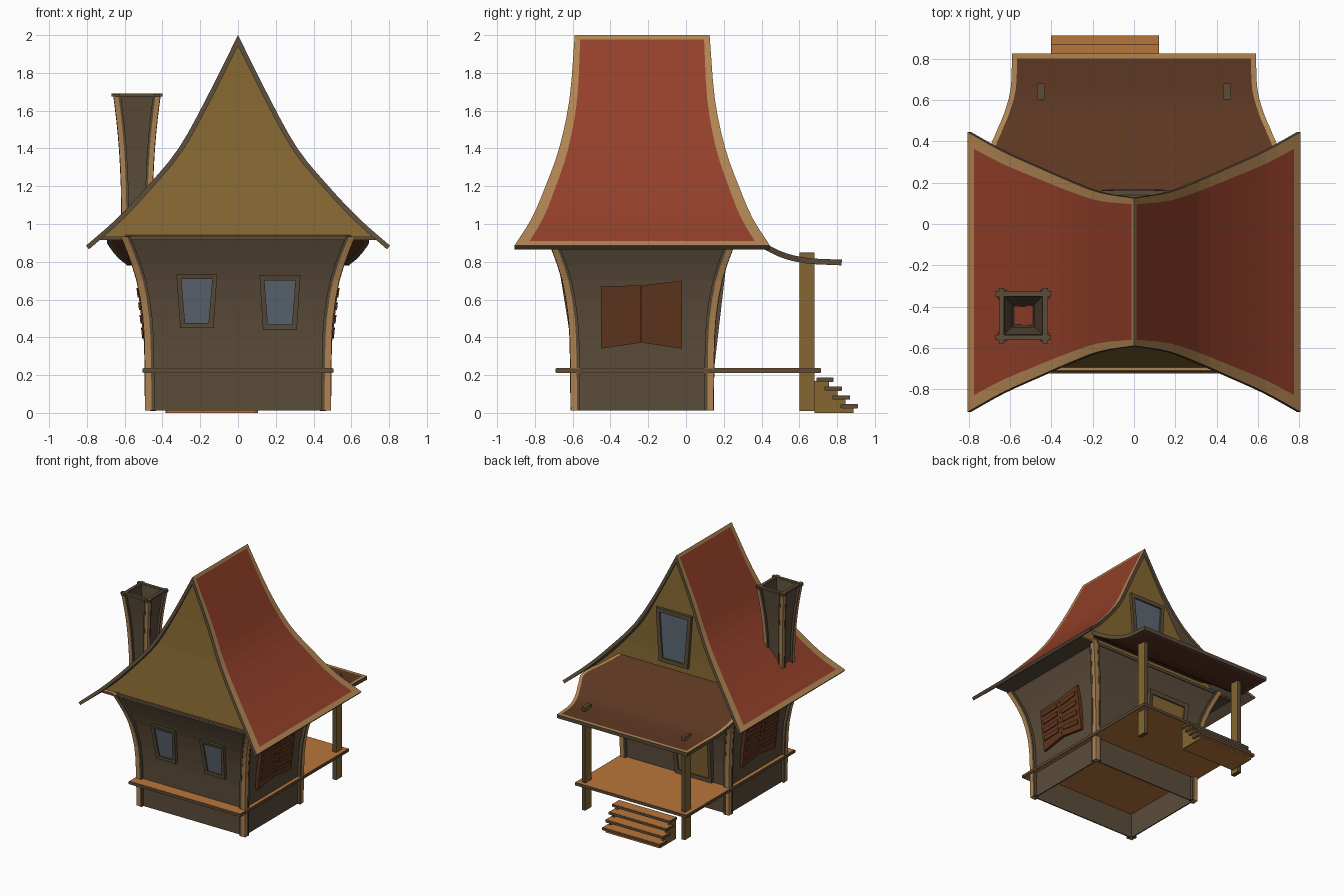
import bpy, bmesh, math
from mathutils import Vector as V

if "Cube" in bpy.data.objects:
    bpy.data.objects.remove(bpy.data.objects["Cube"])


def material(name, r, g, b):
    m = bpy.data.materials.new(name)
    lin = [((c / 255 + 0.055) / 1.055) ** 2.4 for c in (r, g, b)]
    m.diffuse_color = (*lin, 1)
    m.use_nodes = True
    m.node_tree.nodes["Principled BSDF"].inputs["Base Color"].default_value = m.diffuse_color
    return m


RED = material("red_roof", 148, 64, 42)
TRIM = material("tan_trim", 176, 132, 82)
WALL = material("dark_timber", 91, 76, 58)
GOLD = material("golden_wood", 133, 103, 49)
DECK = material("orange_planks", 185, 117, 58)
SHUT = material("shutter_brown", 96, 53, 30)
PORCH = material("porch_roof_brown", 92, 55, 34)
GLASS = material("blue_grey_glass", 93, 103, 114)
CY, HX, HY = -0.232, 0.47, 0.357   # body centre in y and half sizes


def finish(name, bm, mats, recalc=True):
    if recalc:
        bmesh.ops.recalc_face_normals(bm, faces=bm.faces[:])
    me = bpy.data.meshes.new(name)
    bm.to_mesh(me)
    bm.free()
    for m in mats:
        me.materials.append(m)
    o = bpy.data.objects.new(name, me)
    bpy.context.collection.objects.link(o)
    return o


def loft(name, rings, mat, caps=True, loop=False):
    """Skin a list of closed rings."""
    bm = bmesh.new()
    vs = [[bm.verts.new(p) for p in r] for r in rings]
    n = len(rings[0])
    pairs = list(zip(vs, vs[1:])) + ([(vs[-1], vs[0])] if loop else [])
    for a, b in pairs:
        for i in range(n):
            bm.faces.new((a[i], a[(i + 1) % n], b[(i + 1) % n], b[i]))
    if caps and not loop:
        bm.faces.new(vs[0][::-1])
        bm.faces.new(vs[-1])
    return finish(name, bm, [mat])


def rect(x0, x1, y0, y1, z):
    return [(x0, y0, z), (x1, y0, z), (x1, y1, z), (x0, y1, z)]


def box(name, x0, x1, y0, y1, z0, z1, mat):
    return loft(name, [rect(x0, x1, y0, y1, z0), rect(x0, x1, y0, y1, z1)], mat)


def spline(pts, n=3):
    """Catmull-Rom through points of any dimension."""
    p = [V(q) for q in pts]
    p = [2 * p[0] - p[1]] + p + [2 * p[-1] - p[-2]]
    out = []
    for a, b, c, d in zip(p, p[1:], p[2:], p[3:]):
        for k in range(n):
            t = k / n
            out.append(0.5 * (2 * b + (c - a) * t + (2 * a - 5 * b + 4 * c - d) * t * t
                              + (3 * b - a - 3 * c + d) * t ** 3))
    return out + [p[-2]]


def interp(table, z):
    for a, b in zip(table, table[1:]):
        if z <= b[0]:
            return a[1] + (b[1] - a[1]) * (z - a[0]) / (b[0] - a[0])
    return table[-1][1]


def sheet(name, grid, rule, mats, thick):
    """Grid surface with thickness; rule(i, j) gives the material of a cell."""
    bm = bmesh.new()
    vs = [[bm.verts.new(p) for p in r] for r in grid]
    for i in range(len(vs) - 1):
        for j in range(len(vs[0]) - 1):
            f = bm.faces.new((vs[i][j], vs[i + 1][j], vs[i + 1][j + 1], vs[i][j + 1]))
            f.material_index = rule(i, j)
    o = finish(name, bm, mats, False)
    s = o.modifiers.new("thickness", "SOLIDIFY")
    s.thickness, s.offset = thick, -1
    s.material_offset = s.material_offset_rim = 2
    return o


# Flared body walls
FL = spline([(0.012, 0), (0.3, 0.003), (0.5, 0.012), (0.7, 0.045), (0.85, 0.095), (0.935, 0.13)], 2)
rings = [rect(-HX - f, HX + f, CY - HY - f, CY + HY + f, z) for z, f in FL]
o = loft("body_walls", rings, WALL, caps=False)
s = o.modifiers.new("thickness", "SOLIDIFY")
s.thickness, s.offset = 0.012, -1


# Corner posts: tan core with a dark plank beside it on each face
def corner_posts(name, prof, cx, cy, w, out):
    for sx in (-1, 1):
        for sy in (-1, 1):
            def col(part, ax, bx, ay, by, mat):
                loft(f"{name}_{part}", [
                    rect(cx + sx * (hx - ax), cx + sx * (hx + bx),
                         cy + sy * (hy - ay), cy + sy * (hy + by), z) for z, hx, hy in prof], mat)
            col("corner_post", w, out, w, out, TRIM)
            col("edge_plank_a", w + out * 0.8, -w, w, out * 1.1, WALL)
            col("edge_plank_b", w, out * 1.1, w + out * 0.8, -w, WALL)


corner_posts("body", [(z, HX + f, HY + f) for z, f in FL], 0, CY, 0.012, 0.021)

# Main roof: half profile (x, z, half length in y), with trim rows at ridge and eave
H = spline([(0, 2, .357), (.17, 1.66, .385), (.315, 1.40, .44), (.475, 1.205, .51),
            (.64, 1.03, .585), (.805, .885, .677)])
G = [H[0], H[0].lerp(H[1], 0.2)] + H[1:-1] + [H[-2].lerp(H[-1], 0.45), H[-1]]
rows = [V((-x, z, h)) for x, z, h in G[:0:-1]] + G
grid = []
for x, z, h in rows:
    t = 0.03 + 0.035 * (2 - z) / 1.12
    grid.append([(x, CY + y, z) for y in (-h, t - h, h - t, h)])
N, mid = len(rows) - 1, len(G) - 1
sheet("main_roof", grid,
      lambda i, j: int(j != 1 or i in (0, N - 1, mid - 1, mid)), [RED, TRIM, WALL, WALL], 0.025)

# Gables follow the roof underside; the front one leans, the back one is upright
GF = [(0.93, .462), (1.2, .42), (1.4, .39), (1.66, .365), (2.0, .345)]
GB = [(0.93, .385), (1.2, .375), (1.56, .372), (2.0, .345)]
for side, sy, GT in (("front", -1, GF), ("back", 1, GB)):
    pts = [(x - 0.012, z - 0.012) for x, z, h in H[1:] if z > 0.95] + [(0.735, 0.93)]
    bm = bmesh.new()
    prev = [bm.verts.new((0, CY + sy * GT[-1][1], 1.98))]
    for x, z in pts:
        y = CY + sy * interp(GT, z)
        cur = [bm.verts.new((-x, y, z)), bm.verts.new((x, y, z))]
        bm.faces.new(prev + cur[::-1] if len(prev) == 1 else (prev[0], prev[1], cur[1], cur[0]))
        prev = cur
    bm.normal_update()
    for f in bm.faces:
        if f.normal.y * sy < 0:
            f.normal_flip()
    finish(side + "_gable", bm, [GOLD], False)
box("eave_soffit", -0.73, 0.73, CY - 0.492, CY + 0.485, 0.915, 0.93, WALL)
box("gable_ledge", -0.72, 0.72, CY - 0.49, CY - 0.44, 0.929, 0.933, TRIM)

# Porch roof: (y, z, half width) curving down over the deck
P = spline([(.12, 1.085, .49), (.25, 1.02, .58), (.35, .945, .69), (.43, .892, .672), (.53, .845, .63),
            (.65, .82, .597), (.80, .812, .59)]) + [V((.825, .811, .59))]
grid = [[(u * h + e, y, z) for y, z, h in P] for u, e in ((-1, 0), (-1, .025), (1, -.025), (1, 0))]
sheet("porch_roof", grid, lambda i, j: int(i != 1 or j == len(P) - 2),
      [PORCH, TRIM, PORCH, WALL], 0.03)

# Deck: planks over a dark edge
box("deck_edge", -0.505, 0.505, -0.69, 0.715, 0.213, 0.2345, WALL)
box("deck_top", -0.501, 0.501, -0.686, 0.711, 0.23, 0.2365, DECK)
box("deck_underside", -0.501, 0.501, -0.686, 0.711, 0.211, 0.218, DECK)

# Porch posts: dark edges, golden side faces, poking through the porch roof
for sx in (-1, 1):
    x = sx * 0.45
    box("porch_post", x - 0.015, x + 0.015, 0.602, 0.68, 0.01, 0.85, WALL)
    for e in (-1, 1):
        box("porch_post_face", x + e * 0.0145 - .0025, x + e * 0.0145 + .0025, 0.603, 0.679, 0.011, 0.845, GOLD)

# Steps: treads with dark edges on two stepped stringers
for k in range(4):
    y1, z = 0.78 + 0.043 * k, 0.18 - 0.047 * k
    box("step_tread_edge", -0.402, 0.122, y1 - 0.09, y1 + 0.002, z - 0.014, z + 0.005, WALL)
    box("step_tread", -0.399, 0.119, y1 - 0.087, y1 - 0.001, z, z + 0.007, DECK)
    box("step_tread_underside", -0.399, 0.119, y1 - 0.087, y1 - 0.001, z - 0.016, z, DECK)
    for x in (-0.385, 0.09):
        box("step_stringer", x, x + 0.015, 0.68, y1 - 0.022, 0, z - 0.012, GOLD)
box("step_base", -0.385, 0.105, 0.68, 0.887, 0.0, 0.012, DECK)
box("step_back", -0.385, 0.105, 0.68, 0.69, 0.0, 0.17, GOLD)


# Mappings from wall coordinates (u, height, depth) to space
def flare(v): return interp(FL, v)
def chord(v): return interp([(.34, flare(.34)), (.70, flare(.70)), (.8, flare(.8))], v)
def front(u, v, d): return (u, CY - HY - flare(v) - d, v)
def back(u, v, d): return (u, CY + HY + flare(v) + d, v)
def right(u, v, d): return (HX + chord(v) + d, u, v)
def left(u, v, d): return (-HX - chord(v) - d, u, v)
def back_gable(u, v, d): return (u, CY + interp(GB, v) + d, v)


def panel(name, m, pts, d0, d1, mat):
    loft(name, [[m(u, v, d) for u, v in pts] for d in (d0, d1)], mat)


def framed(name, m, cx, z0, z1, wb, wt, fr, fill):
    """Tapered frame with a filling plate."""
    def trap(k):
        return [(cx - wb + k, z0 + k), (cx + wb - k, z0 + k), (cx + wt - k, z1 - k), (cx - wt + k, z1 - k)]
    loft(name + "_frame", [[m(u, v, d) for u, v in trap(k)] for k, d in
                           ((0, -0.015), (0, 0.022), (fr, 0.022), (fr, -0.015))], WALL, loop=True)
    panel(name + "_panel", m, trap(fr - 0.004), 0.003, 0.01, fill)


framed("front_window_left", front, -0.218, 0.45, 0.735, 0.088, 0.108, 0.026, GLASS)
framed("front_window_right", front, 0.222, 0.442, 0.727, 0.09, 0.108, 0.026, GLASS)
framed("gable_window", back_gable, 0, 1.12, 1.55, 0.13, 0.16, 0.032, GLASS)
framed("porch_door", back, -0.17, 0.236, 0.76, 0.165, 0.185, 0.03, GOLD)

# Louvred shutters on both sides
for m, side in ((right, "right"), (left, "left")):
    panel(side + "_shutter_a", m, [(-.45, .34), (-.237, .372), (-.237, .675), (-.45, .67)], -.01, .02, SHUT)
    panel(side + "_shutter_b", m, [(-.235, .372), (-.02, .34), (-.02, .70), (-.235, .675)], -.01, .02, SHUT)
    for k in range(4):
        z = 0.412 + 0.066 * k
        for u0, u1, t in ((-.425, -.262, .006), (-.212, -.048, .012 * (k - 1.5))):
            panel(side + "_louvre", m, [(u0, z), (u1, z + t), (u1, z + t + .034), (u0, z + .034)], .01, .027, SHUT)

# Chimney: hollow flared stack, corner posts and crossed rim planks
CX, CC = -0.535, -0.443
C = spline([(1.0, .066), (1.2, .068), (1.4, .078), (1.55, .092), (1.68, .108)], 2)
stack = [(z, h) for z, h in C] + [(1.68, 0.092), (1.4, 0.055), (1.02, 0.04)]
loft("chimney_stack", [rect(CX - h, CX + h, CC - h, CC + h, z) for z, h in stack], WALL, caps=False)
corner_posts("chimney", [(z, h, h) for z, h in C], CX, CC, 0.01, 0.016)
for s in (-1, 1):
    a = s * 0.106
    box("chimney_rim_x", CX - .134, CX + .134, CC + a - .013, CC + a + .013, 1.674, 1.69, WALL)
    box("chimney_rim_y", CX + a - .013, CX + a + .013, CC - .134, CC + .134, 1.672, 1.688, WALL)
